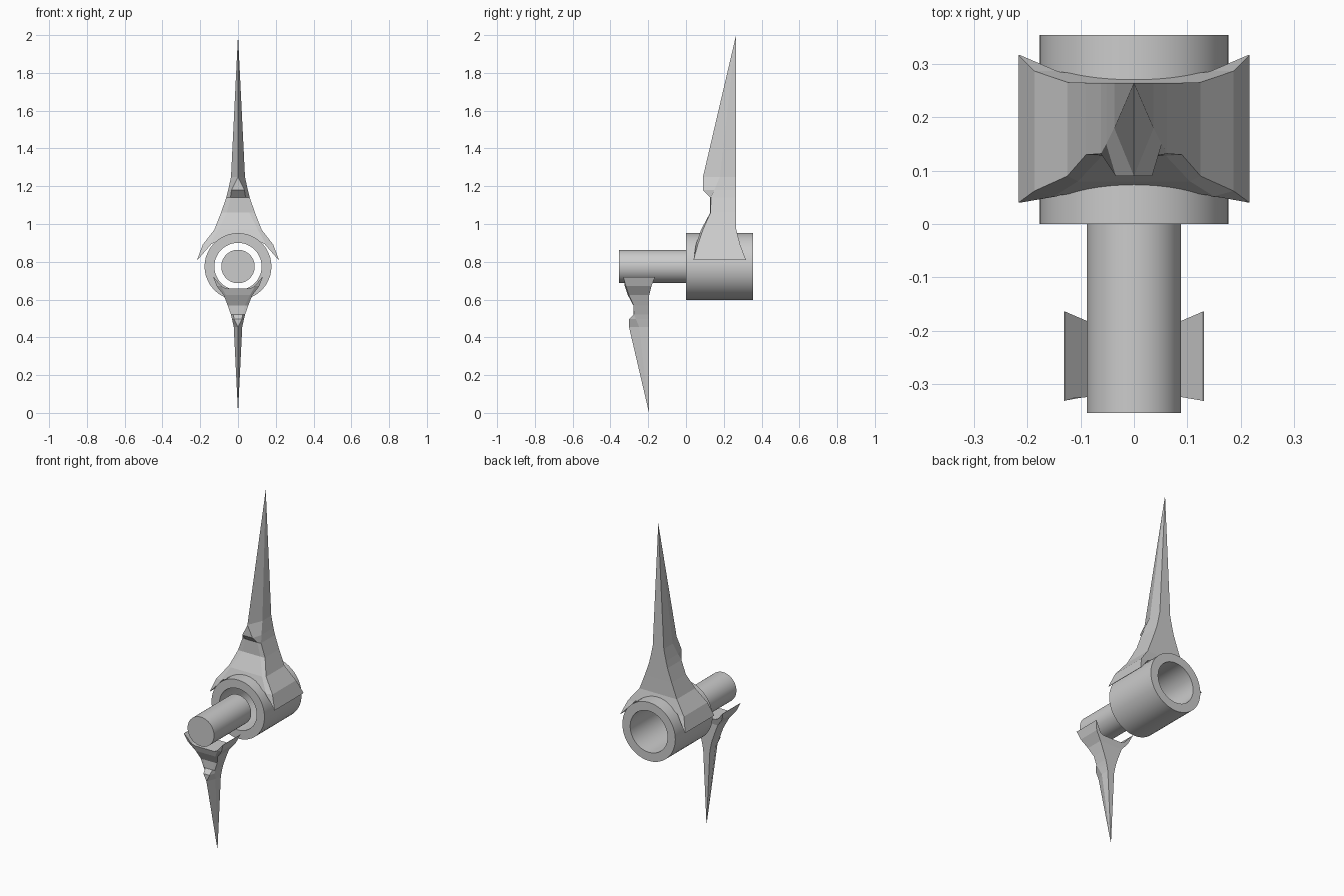
import bpy, bmesh
from math import cos, sin, tau
from mathutils import Matrix

if "Cube" in bpy.data.objects:
    bpy.data.objects.remove(bpy.data.objects["Cube"])

AXIS_Z = 0.775


def finish(name, bm, smooth=False):
    bmesh.ops.remove_doubles(bm, verts=bm.verts, dist=1e-5)
    bmesh.ops.recalc_face_normals(bm, faces=bm.faces)
    mesh = bpy.data.meshes.new(name)
    bm.to_mesh(mesh)
    bm.free()
    obj = bpy.data.objects.new(name, mesh)
    bpy.context.collection.objects.link(obj)
    bpy.ops.object.select_all(action='DESELECT')
    obj.select_set(True)
    bpy.context.view_layer.objects.active = obj
    if smooth:
        bpy.ops.object.shade_smooth_by_angle()
    return obj


def skin(bm, rings, closed=False):
    """Join successive rings of points with quads."""
    rows = [[bm.verts.new(p) for p in r] for r in rings]
    n = len(rows[0])
    pairs = list(zip(rows, rows[1:] + rows[:1])) if closed else list(zip(rows, rows[1:]))
    for a, b in pairs:
        for i in range(n):
            j = (i + 1) % n
            bm.faces.new((a[i], a[j], b[j], b[i]))
    return rows


def circle(r, y, n=48):
    return [(r * cos(tau * i / n), y, AXIS_Z + r * sin(tau * i / n)) for i in range(n)]


# Hollow outer tube
bm = bmesh.new()
skin(bm, [circle(0.177, 0), circle(0.177, 0.355), circle(0.125, 0.355), circle(0.125, 0)], True)
finish("outer_tube", bm, True)

# Solid inner shaft
bm = bmesh.new()
rows = skin(bm, [circle(0.0885, -0.355), circle(0.0885, 0)])
for r in rows:
    bm.faces.new(r)
finish("inner_shaft", bm, True)

# Long hand: z, front half width, front y, side half width, side y, back y
sections = [
    (0.81, 0.180, 0.040, 0.217, 0.040, 0.317),
    (0.89, 0.150, 0.052, 0.187, 0.062, 0.287),
    (0.97, 0.105, 0.080, 0.125, 0.090, 0.266),
    (1.06, 0.060, 0.128, 0.090, 0.130, 0.265),
    (1.14, 0.040, 0.128, 0.062, 0.132, 0.265),
    (1.18, 0.034, 0.090, 0.052, 0.150, 0.265),
    (1.25, 0.000, 0.090, 0.037, 0.180, 0.265),
    (2.00, 0.000, 0.265, 0.000, 0.265, 0.265),
]
bm = bmesh.new()
rows = skin(bm, [[(-f, yf, z), (f, yf, z), (w, ys, z), (w, yb, z), (-w, yb, z), (-w, ys, z)]
                 for z, f, yf, w, ys, yb in sections])
bm.faces.new(rows[0])
bmesh.ops.dissolve_degenerate(bm, dist=1e-5, edges=bm.edges)
long_hand = finish("long_hand", bm)

# Arch cut under the flared foot
half = [(0.24, 0.76), (0.214, 0.81), (0.14, 0.895), (0.105, 0.91)]
arch = half + [(-x, z) for x, z in reversed(half)]
bm = bmesh.new()
rows = skin(bm, [[(x, y, z) for x, z in arch] for y in (-0.1, 0.45)])
for r in rows:
    bm.faces.new(r)
cutter = finish("arch_cutter", bm)
cutter.hide_render = True

mod = long_hand.modifiers.new("arch", 'BOOLEAN')
mod.operation = 'DIFFERENCE'
mod.solver = 'EXACT'
mod.object = cutter
bpy.context.view_layer.objects.active = long_hand
bpy.ops.object.modifier_apply(modifier="arch")
bpy.data.objects.remove(cutter, do_unlink=True)

# Short hand: smaller copy turned upside down on the shaft
s = 0.605
bm = bmesh.new()
bm.from_mesh(long_hand.data)
bm.transform(Matrix.Translation((0, -0.356, 2 * s)) @ Matrix.Diagonal((-s, s, -s, 1)))
finish("short_hand", bm)
